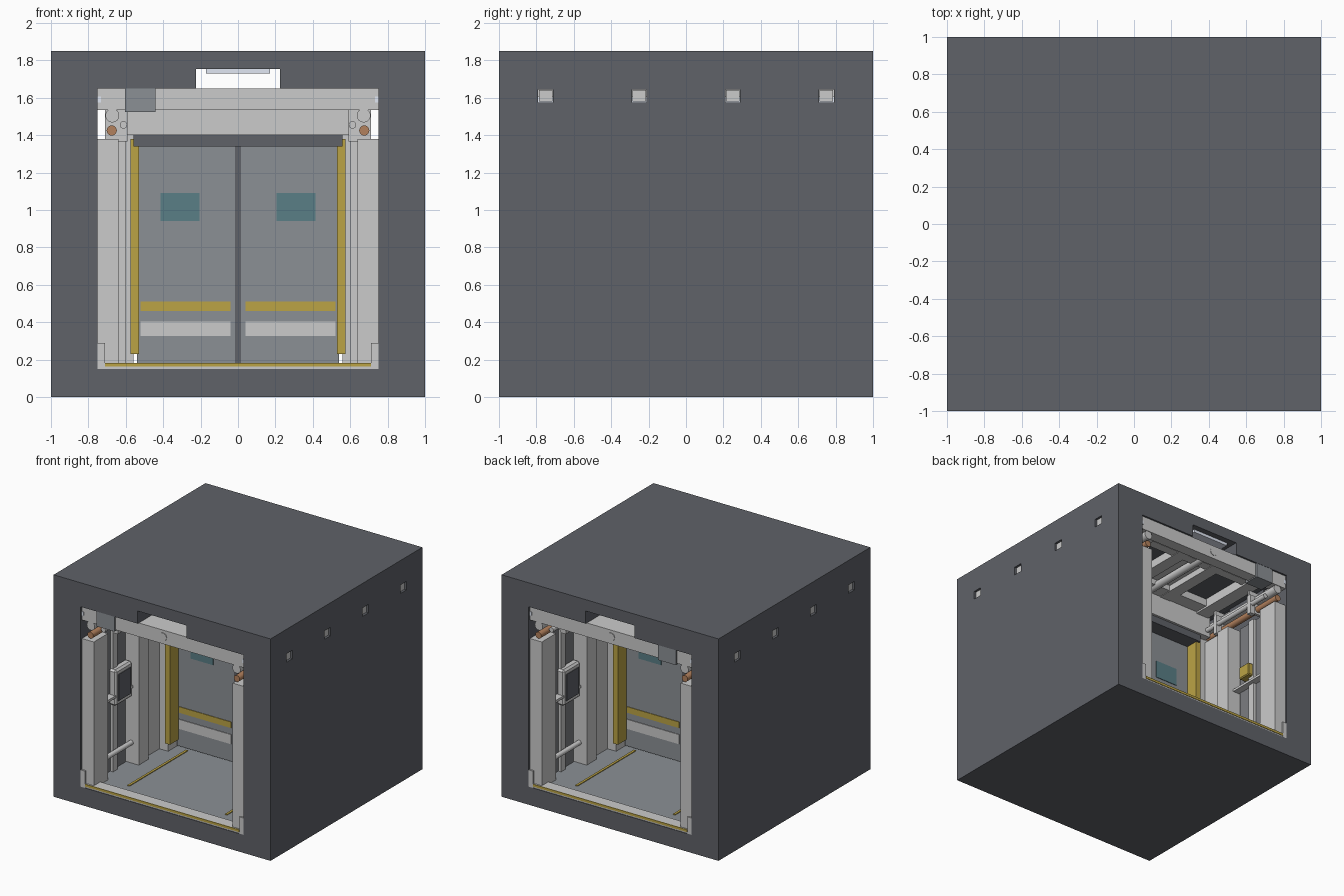
import bpy, math
from mathutils import Vector

if "Cube" in bpy.data.objects:
    bpy.data.objects.remove(bpy.data.objects["Cube"])


def mat(name, rgb):
    m = bpy.data.materials.new(name)
    m.diffuse_color = (*rgb, 1)
    m.use_nodes = True
    m.node_tree.nodes["Principled BSDF"].inputs["Base Color"].default_value = m.diffuse_color
    return m


DARK = mat("dark_shell", (0.115, 0.122, 0.14))
DOOR = mat("door_grey", (0.26, 0.28, 0.30))
MID = mat("mid_grey", (0.2, 0.205, 0.22))
YELLOW = mat("safety_yellow", (0.50, 0.37, 0.06))
TEAL = mat("window_teal", (0.10, 0.21, 0.24))
COPPER = mat("copper", (0.45, 0.22, 0.11))
LIGHT = mat("lamp", (0.75, 0.80, 0.90))


def signs(flag):
    return (1, -1) if flag else (1,)


def box(name, x, y, z, m=None, mx=False, my=False, rot=False, bevel=0):
    """Box from ranges; mx/my add mirrored copies, rot adds a half-turn copy."""
    flips = [(1, 1), (-1, -1)] if rot else [(a, b) for a in signs(mx) for b in signs(my)]
    for sx, sy in flips:
        c = Vector((sx * sum(x) / 2, sy * sum(y) / 2, sum(z) / 2))
        bpy.ops.mesh.primitive_cube_add(size=1, location=c)
        o = bpy.context.object
        o.name = name
        o.scale = (x[1] - x[0], y[1] - y[0], z[1] - z[0])
        bpy.ops.object.transform_apply(location=False, rotation=False, scale=True)
        if m:
            o.data.materials.append(m)
        if bevel:
            b = o.modifiers.new("bevel", 'BEVEL')
            b.width, b.segments = bevel, 1
    return o


def pipe(name, x, z, r, y=(-0.98, 0.98), m=None, mx=True, my=False):
    for sx in signs(mx):
        for sy in signs(my):
            bpy.ops.mesh.primitive_cylinder_add(
                vertices=24, radius=r, depth=y[1] - y[0],
                location=(sx * x, sy * sum(y) / 2, z), rotation=(math.pi / 2, 0, 0))
            o = bpy.context.object
            o.name = name
            if m:
                o.data.materials.append(m)
            bpy.ops.object.shade_smooth_by_angle()


# Outer shell with tunnel, ceiling channel and side sockets cut through
shell = box("outer_shell", (-1, 1), (-1, 1), (0, 1.85), DARK)
cutters = [box("tunnel_cutter", (-0.75, 0.75), (-1.1, 1.1), (0.15, 1.65)),
           box("channel_cutter", (-0.225, 0.225), (-1.1, 1.1), (1.6, 1.755))]
for s in (-1, 1):
    for y in (-0.75, -0.25, 0.25, 0.75):
        xs = sorted((s * 0.74, s * 1.1))
        cutters.append(box("socket_cutter", xs, (y - 0.04, y + 0.04), (1.575, 1.65 - 0.005)))
for c in cutters:
    mod = shell.modifiers.new("cut", 'BOOLEAN')
    mod.operation, mod.solver, mod.object = 'DIFFERENCE', 'EXACT', c
bpy.context.view_layer.objects.active = shell
for mod in list(shell.modifiers):
    bpy.ops.object.modifier_apply(modifier=mod.name)
for c in cutters:
    bpy.data.objects.remove(c, do_unlink=True)
for y in (0.25, 0.75):
    box("socket_plug", (0.76, 0.985), (y - 0.036, y + 0.036), (1.579, 1.641), mx=True, my=True)

# Floor, sills and guide lines
box("floor_plate", (-0.75, 0.75), (-0.9, 0.9), (0.145, 0.16), DOOR)
box("sill", (-0.75, 0.75), (0.9, 0.995), (0.148, 0.182), my=True)
box("sill_strip", (-0.71, 0.71), (0.99, 1.0), (0.162, 0.182), YELLOW, my=True)
box("sill_corner", (0.712, 0.75), (0.94, 1.0), (0.15, 0.29), mx=True, my=True)
box("floor_line", (0.44, 0.46), (0.03, 0.8), (0.155, 0.166), YELLOW, mx=True, my=True)

# End frames
box("end_jamb", (0.64, 0.75), (0.8, 0.985), (0.15, 1.38), mx=True, my=True)
box("end_header", (-0.75, 0.75), (0.89, 0.985), (1.535, 1.65), my=True)
box("header_box", (-0.605, -0.44), (0.86, 0.998), (1.525, 1.65), DOOR, my=True)

# Side walls: recess panel, pilasters and rails
box("recess_panel", (0.715, 0.75), (0.46, 0.8), (0.16, 1.38), MID, mx=True, my=True)
box("recess_rib", (0.69, 0.72), (0.60, 0.66), (0.16, 1.38), mx=True, my=True)
box("pilaster", (0.60, 0.75), (0.32, 0.45), (0.16, 1.37), mx=True, my=True)
box("wall_infill", (0.64, 0.75), (0.12, 0.32), (0.16, 1.38), mx=True, my=True)
pipe("recess_rail", 0.67, 0.33, 0.02, (0.45, 0.8), my=True)
box("recess_shelf", (0.655, 0.72), (0.45, 0.8), (0.79, 0.81), mx=True, my=True)

# Wall consoles, two corners opposite each other
box("console_body", (0.65, 0.72), (0.46, 0.68), (0.72, 1.02), rot=True, bevel=0.015)
box("console_screen", (0.644, 0.66), (0.49, 0.65), (0.76, 0.98), DARK, rot=True)
# Yellow utility boxes in the other two corners
for s in (1, -1):
    xs = sorted((-s * 0.645, -s * 0.72))
    ys = sorted((s * 0.53, s * 0.65))
    box("utility_box", xs, ys, (0.86, 0.97), YELLOW, bevel=0.008)

# Central double door with frame
box("door_frame", (0.56, 0.71), (0, 0.12), (0.16, 1.5), mx=True, my=True)
box("door_post", (0.53, 0.575), (-0.14, 0.14), (0.23, 1.38), YELLOW, mx=True)
box("door_leaf", (0.015, 0.54), (-0.03, 0.03), (0.18, 1.36), DOOR, mx=True)
box("door_seam", (-0.015, 0.015), (-0.034, 0.034), (0.18, 1.36), DARK)
box("door_track", (-0.56, 0.56), (-0.16, 0.16), (1.34, 1.40), DARK)
box("door_header", (-0.64, 0.64), (-0.18, 0.18), (1.40, 1.64))
box("door_window", (0.205, 0.415), (-0.035, 0.035), (0.94, 1.09), TEAL, mx=True)
box("door_stripe", (0.04, 0.52), (-0.035, 0.035), (0.46, 0.51), YELLOW, mx=True)
box("door_kick_plate", (0.04, 0.52), (-0.035, 0.035), (0.325, 0.405), mx=True)

# Ceiling frame, channel plate and lamp
box("ceiling_side_beam", (0.50, 0.62), (0.18, 0.9), (1.57, 1.65), mx=True, my=True)
box("ceiling_centre_beam", (0.12, 0.225), (0.18, 0.9), (1.58, 1.65), mx=True, my=True)
box("ceiling_cross_beam", (-0.6, 0.6), (0.74, 0.82), (1.585, 1.648), my=True)
box("ceiling_inner_cross_beam", (-0.6, 0.6), (0.18, 0.30), (1.585, 1.648), my=True)
box("channel_plate", (-0.225, 0.225), (-0.98, 0.98), (1.632, 1.65))
box("channel_lamp", (-0.17, 0.17), (-0.95, 0.95), (1.73, 1.756), LIGHT)
box("side_lamp_strip", (0.732, 0.757), (-0.99, 0.99), (1.575, 1.607), LIGHT, mx=True)

# Service pipes and their brackets
pipe("centre_pipe", 0, 1.595, 0.033, (-0.99, 0.99), mx=False)
pipe("upper_pipe", 0.672, 1.505, 0.037)
pipe("copper_pipe", 0.675, 1.425, 0.027, m=COPPER)
pipe("thin_pipe", 0.612, 1.455, 0.02, (-0.9, 0.9))
for y in (0.3, 0.72):
    box("pipe_bracket", (0.59, 0.64), (y - 0.02, y + 0.02), (1.365, 1.53), mx=True, my=True)
    box("pipe_hanger", (0.59, 0.71), (y - 0.012, y + 0.012), (1.38, 1.57), mx=True, my=True)
